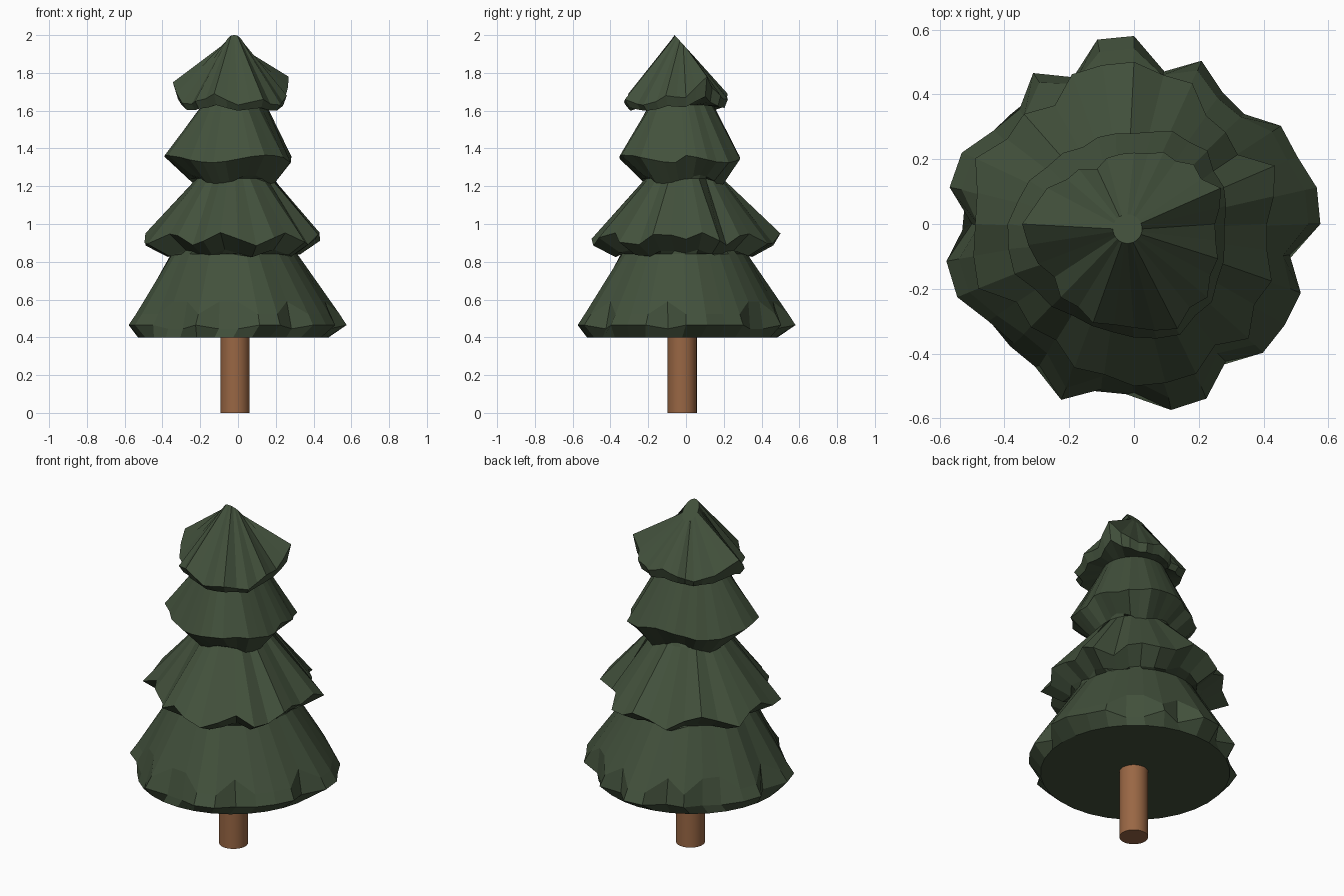
import bpy, bmesh, math

if "Cube" in bpy.data.objects:
    bpy.data.objects.remove(bpy.data.objects["Cube"])

N = 32


def material(name, rgb):
    m = bpy.data.materials.new(name)
    m.diffuse_color = (*rgb, 1)
    m.use_nodes = True
    m.node_tree.nodes["Principled BSDF"].inputs["Base Color"].default_value = m.diffuse_color
    return m


def spread(vals, dip=0.0):
    """Stretch 16 values to 32, dipping the in-between ones."""
    out = []
    for i, v in enumerate(vals):
        out += [v, (v + vals[(i + 1) % 16]) / 2 - dip * ((i * 7) % 4) / 3]
    return out


def ring(r, z, cx=0.0, cy=0.0, tilt=0.0):
    """r and z are a number or 32 values around the ring."""
    pts = []
    for i in range(N):
        a = 2 * math.pi * i / N
        ri = r[i] if isinstance(r, list) else r
        zi = z[i] if isinstance(z, list) else z
        pts.append((cx + ri * math.cos(a), cy + ri * math.sin(a),
                    zi - tilt * ri * math.sin(a)))
    return pts


# jagged rims of the four tiers, radii counter-clockwise from +x
rim1 = [.575, .575, .545, .545, .48, .49, .545, .48, .58, .58, .49, .56, .50, .52, .575, .58,
        .50, .59, .59, .54, .523, .525, .587, .52, .52, .585, .583, .51, .562, .56, .557, .49]
rim2 = spread([.41, .47, .40, .47, .50, .50, .48, .53, .49, .52, .45, .48, .50, .50, .50, .46], .05)
rim3 = spread([.28, .30, .32, .31, .28, .29, .31, .35, .39, .40, .36, .34, .35, .37, .34, .30], .015)
rim4 = spread([.25, .29, .26, .24, .22, .22, .24, .29, .345, .32, .32, .33, .32, .35, .32, .28], .025)
rim4_z = spread([1.67, 1.78, 1.68, 1.66, 1.69, 1.66, 1.64, 1.68, 1.75, 1.64, 1.65, 1.69,
                 1.63, 1.66, 1.63, 1.68], .01)
rim2_z = [.92 + .035 * math.sin(i * 1.7) for i in range(N)]
low2_z = [.845 + .02 * math.sin(i * 1.7) for i in range(N)]
low3_z = [1.23 + .03 * math.sin(i * .8) for i in range(N)]
# where the bottom notches begin: tips continue the cone, valleys overhang
crease = [.335 + .63 * (max(r, .555) - .335) for r in rim1]

# foliage: rings lofted from the flat underside to the slanted tip
rings = [
    ring(.505, .40, -.025, -.02),
    ring(rim1, [.465 if r > .53 else .445 for r in rim1]),
    ring(crease, [.52 if r > .53 else .59 for r in rim1], -.005, -.005),
    ring(.335, .84, -.02, -.01),
    ring([r * .76 for r in rim2], low2_z),
    ring(rim2, rim2_z),
    ring(.205, 1.24, -.015, -.01),
    ring([r * .66 for r in rim3], low3_z),
    ring(rim3, [1.345 + .02 * math.sin(i * .7 + 2) for i in range(N)]),
    ring(.17, 1.63, -.02, -.025),
    ring([r * .92 for r in rim4], [1.62 + (z - 1.67) * .5 for z in rim4_z]),
    ring(rim4, rim4_z),
    ring(.045, 1.9505, -.02, -.015, 1.1),
]
# bring the crease ring onto the cone for the tips
for i in range(N):
    if rim1[i] > .53:
        a = 2 * math.pi * i / N
        r = .335 + (rim1[i] - .335) * .845
        rings[2][i] = (r * math.cos(a), r * math.sin(a), .523)

bm = bmesh.new()
loops = [[bm.verts.new(p) for p in r] for r in rings]
for a, b in zip(loops, loops[1:]):
    for i in range(N):
        j = (i + 1) % N
        bm.faces.new((a[i], a[j], b[j], b[i]))
bm.faces.new(loops[0][::-1])
bm.faces.new(loops[-1])
mesh = bpy.data.meshes.new("foliage")
bm.to_mesh(mesh)
bm.free()
foliage = bpy.data.objects.new("foliage", mesh)
bpy.context.collection.objects.link(foliage)
mesh.materials.append(material("needle_green", (.055, .082, .045)))

# trunk
bpy.ops.mesh.primitive_cylinder_add(vertices=32, radius=.077, depth=.42,
                                    location=(-.015, -.02, .21))
trunk = bpy.context.object
trunk.name = "trunk"
trunk.data.materials.append(material("bark_brown", (.32, .135, .058)))
bpy.ops.object.shade_smooth_by_angle()
